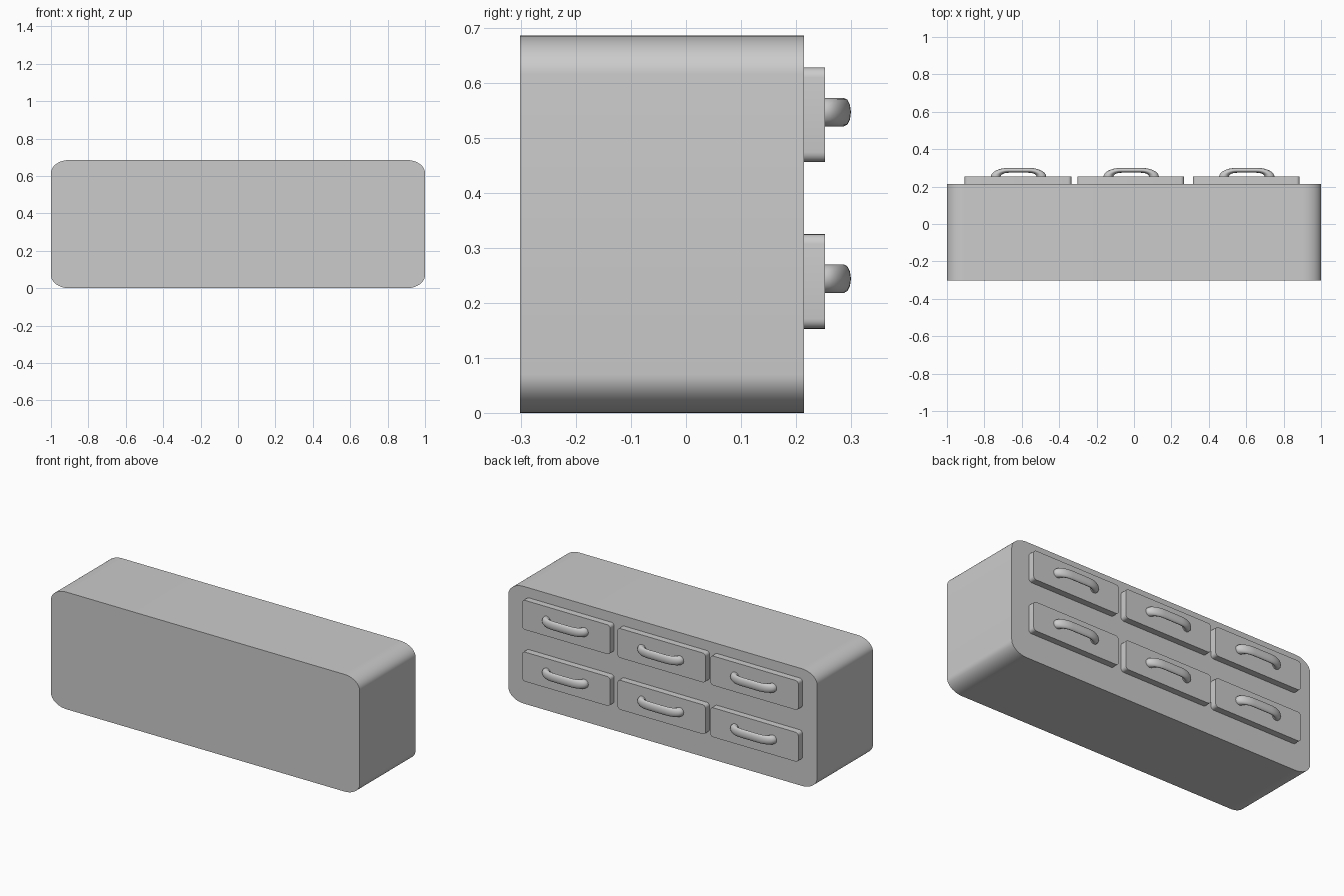
import bpy, bmesh
from math import sin, cos, pi

if "Cube" in bpy.data.objects:
    bpy.data.objects.remove(bpy.data.objects["Cube"])


def smooth(obj):
    bpy.ops.object.select_all(action='DESELECT')
    obj.select_set(True)
    bpy.context.view_layer.objects.active = obj
    bpy.ops.object.shade_smooth_by_angle(angle=0.6)


def rounded_slab(name, cx, cz, hx, hz, y0, y1, rx, rz, seg):
    """Rounded rectangle in XZ, extruded along y."""
    bm = bmesh.new()
    ring = []
    for q, (sx, sz) in enumerate([(1, 1), (-1, 1), (-1, -1), (1, -1)]):
        for i in range(seg + 1):
            a = (q + i / seg) * pi / 2
            ring.append(bm.verts.new((cx + sx * (hx - rx) + rx * cos(a), y0,
                                      cz + sz * (hz - rz) + rz * sin(a))))
    face = bm.faces.new(ring)
    ext = bmesh.ops.extrude_face_region(bm, geom=[face], use_keep_orig=True)
    verts = [v for v in ext['geom'] if isinstance(v, bmesh.types.BMVert)]
    bmesh.ops.translate(bm, vec=(0, y1 - y0, 0), verts=verts)
    bmesh.ops.recalc_face_normals(bm, faces=bm.faces)
    me = bpy.data.meshes.new(name)
    bm.to_mesh(me)
    bm.free()
    obj = bpy.data.objects.new(name, me)
    bpy.context.collection.objects.link(obj)
    smooth(obj)


def handle(name, cx, cz, y):
    """Bent round bar, flattened to half depth in y."""
    w, r, n = 0.122, 0.068, 8
    half = [(w, -0.02)] + [(w - r + r * cos(i / n * pi / 2), r * sin(i / n * pi / 2))
                           for i in range(n + 1)]
    path = half + [(-px, py) for px, py in reversed(half)]
    cu = bpy.data.curves.new(name, 'CURVE')
    cu.dimensions = '3D'
    cu.bevel_depth = 0.026
    cu.bevel_resolution = 4
    cu.use_fill_caps = True
    sp = cu.splines.new('POLY')
    sp.points.add(len(path) - 1)
    for p, (px, py) in zip(sp.points, path):
        p.co = (px, py, 0, 1)
    obj = bpy.data.objects.new(name, cu)
    bpy.context.collection.objects.link(obj)
    obj.location = (cx, y, cz)
    obj.scale = (1, 0.5, 1)
    bpy.ops.object.select_all(action='DESELECT')
    obj.select_set(True)
    bpy.context.view_layer.objects.active = obj
    bpy.ops.object.convert(target='MESH')
    smooth(bpy.context.view_layer.objects.active)


# Cabinet body
rounded_slab("cabinet_body", 0, 0.343, 1.0, 0.343, -0.302, 0.215, 0.1, 0.07, 12)

# Two rows of three drawers with handles
for row, z in (("lower", 0.239), ("upper", 0.542)):
    for col, x in (("left", -0.62), ("middle", -0.018), ("right", 0.6)):
        rounded_slab(f"drawer_{row}_{col}", x, z, 0.285, 0.086, 0.205, 0.253, 0.018, 0.018, 5)
        handle(f"handle_{row}_{col}", x + 0.003, z + 0.005, 0.253)
